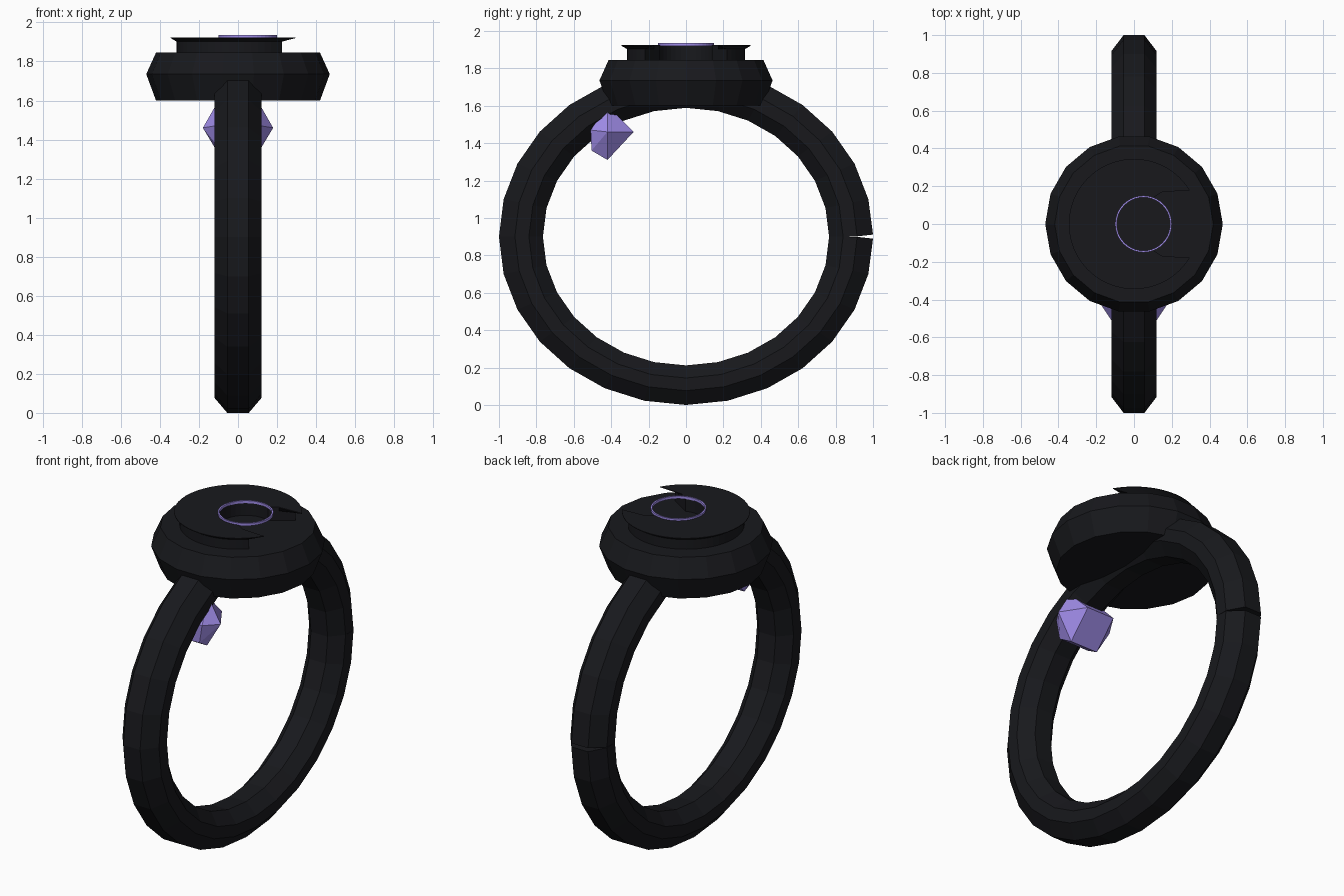
import bpy, bmesh
from math import sin, cos, pi, radians

if "Cube" in bpy.data.objects:
    bpy.data.objects.remove(bpy.data.objects["Cube"])


def material(name, color):
    m = bpy.data.materials.new(name)
    m.diffuse_color = color
    m.use_nodes = True
    m.node_tree.nodes["Principled BSDF"].inputs["Base Color"].default_value = m.diffuse_color
    return m


BLACK = material("black_metal", (0.009, 0.0095, 0.012, 1))
PURPLE = material("purple_gem", (0.36, 0.27, 0.83, 1))


def finish(bm, name, mat):
    bmesh.ops.recalc_face_normals(bm, faces=bm.faces)
    me = bpy.data.meshes.new(name)
    bm.to_mesh(me)
    bm.free()
    me.materials.append(mat)
    ob = bpy.data.objects.new(name, me)
    bpy.context.collection.objects.link(ob)
    return ob


def loft(name, sections, mat, closed=False):
    """Bridge closed loops of equal length; cap both ends unless closed."""
    bm = bmesh.new()
    rows = [[bm.verts.new(p) for p in s] for s in sections]
    pairs = list(zip(rows, rows[1:])) + ([(rows[-1], rows[0])] if closed else [])
    for a, b in pairs:
        n = len(a)
        for i in range(n):
            j = (i + 1) % n
            bm.faces.new((a[i], a[j], b[j], b[i]))
    if not closed:
        bm.faces.new(rows[0])
        bm.faces.new(rows[-1])
    return finish(bm, name, mat)


def circle(r, z, n, cx=0):
    return [(cx + r * cos(2 * pi * i / n), r * sin(2 * pi * i / n), z) for i in range(n)]


# Band: octagonal section swept round an ellipse, with a small split at the back
SECTION = [(0.055, 1.0), (0.12, 0.915), (0.12, 0.84), (0.055, 0.765),
           (-0.055, 0.765), (-0.12, 0.84), (-0.12, 0.915), (-0.055, 1.0)]
SEGS = 28
band = []
for k in range(SEGS + 1):
    gap = 0.012 if k == 0 else -0.012 if k == SEGS else 0
    sec = []
    for x, r in SECTION:
        a = 2 * pi * k / SEGS + gap * max(0, (r - 0.9) / 0.1)
        sec.append((x, r * cos(a), 0.9 + 0.9 * r * sin(a)))
    band.append(sec)
loft("band", band, BLACK)

# Bezel: 18-sided drum with a wide waist
loft("bezel", [circle(r, z, 18) for r, z in
               ((0.42, 1.6), (0.47, 1.735), (0.42, 1.845))], BLACK)


# Crescent plate: open towards +x, with an undercut rim
def crescent(r, z, tip):
    n, m = 40, 20
    t = radians(tip)
    pts = [(r * cos(a), r * sin(a), z)
           for a in (t + (2 * pi - 2 * t) * i / n for i in range(n + 1))]
    pts.append((0.15, -0.17, z))
    for i in range(m + 1):
        a = radians(290 - 220 * i / m)
        pts.append((0.05 + 0.147 * cos(a), 0.147 * sin(a), z))
    pts.append((0.15, 0.17, z))
    return pts


loft("crescent_plate", [crescent(0.315, 1.84, 44), crescent(0.315, 1.902, 44),
                        crescent(0.345, 1.92, 31), crescent(0.345, 1.924, 31)], BLACK)

# Thin purple trim around the opening
loft("purple_trim", [circle(r, z, 40, 0.05) for r, z in
                     ((0.15, 1.92), (0.15, 1.935), (0.141, 1.935), (0.141, 1.92))],
     PURPLE, closed=True)

# Faceted gem straddling the inside of the band
bm = bmesh.new()
for x, y, z in ((0.18, -0.42, 1.46), (0.09, -0.28, 1.46), (0.09, -0.42, 1.31),
                (0.10, -0.42, 1.60), (0.10, -0.505, 1.36), (0.12, -0.51, 1.47)):
    for s in (1, -1):
        bm.verts.new((s * x, y, z))
bmesh.ops.convex_hull(bm, input=bm.verts)
finish(bm, "gem", PURPLE)
